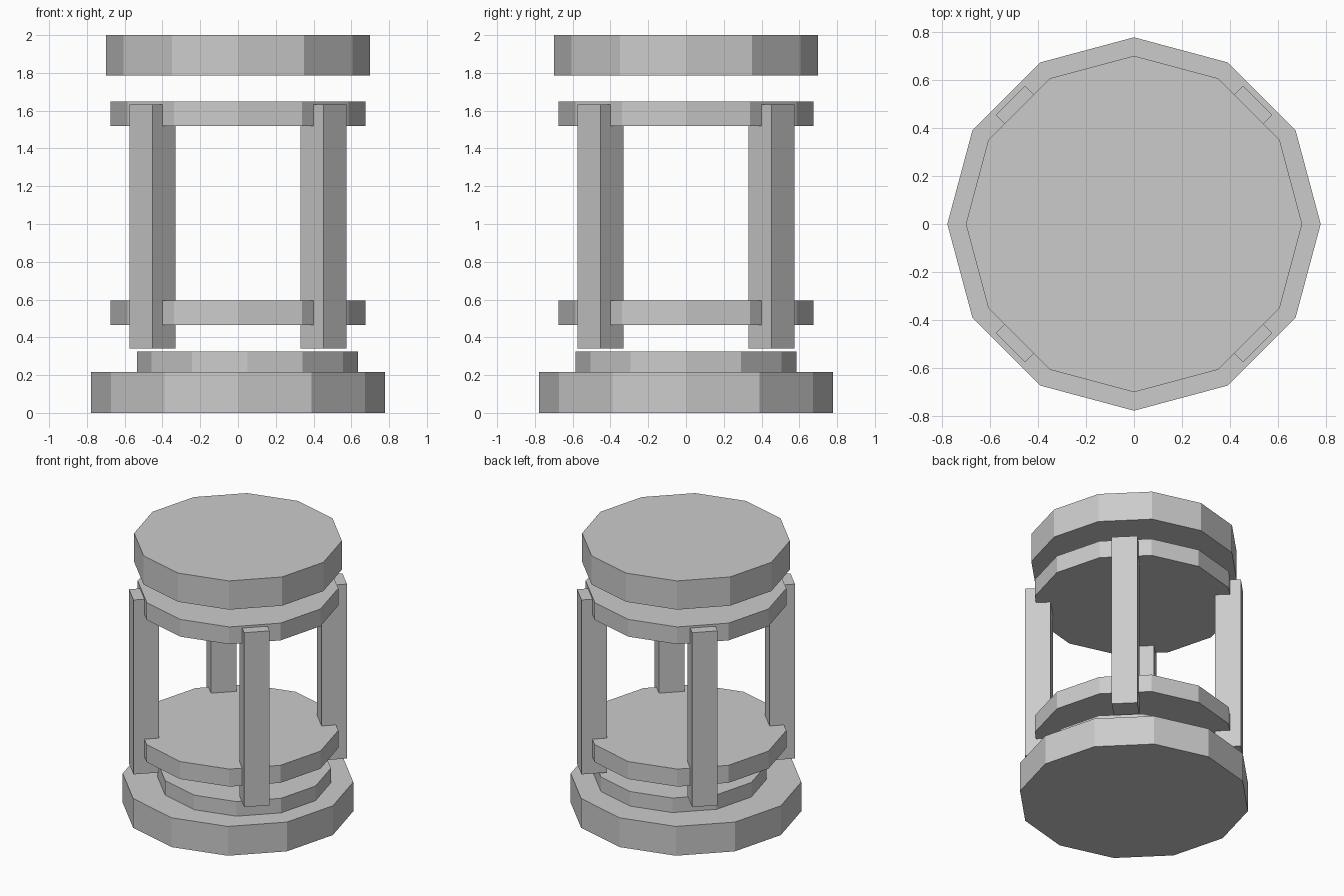
import bpy
from math import cos, sin, pi

if "Cube" in bpy.data.objects:
    bpy.data.objects.remove(bpy.data.objects["Cube"])


def disc(name, radius, z0, z1, x=0.0):
    """Flat-shaded twelve-sided disc with a corner on the x axis."""
    bpy.ops.mesh.primitive_cylinder_add(vertices=12, radius=radius, depth=z1 - z0,
                                        location=(x, 0, (z0 + z1) / 2))
    bpy.context.object.name = name


def post(name, angle, distance, width, z0, z1):
    """Square post turned to face outwards."""
    bpy.ops.mesh.primitive_cube_add(
        size=1, location=(distance * cos(angle), distance * sin(angle), (z0 + z1) / 2),
        rotation=(0, 0, angle))
    obj = bpy.context.object
    obj.name = name
    obj.scale = (width, width, z1 - z0)


# Base with a slightly offset step on top
disc("base", 0.777, 0.0, 0.217)
disc("base_step", 0.585, 0.217, 0.325, x=0.05)

# Two plates held between the posts
disc("lower_plate", 0.676, 0.465, 0.595)
disc("upper_plate", 0.676, 1.52, 1.648)

# Floating cap
disc("cap", 0.70, 1.787, 2.0)

# Four corner posts
for i, side in enumerate(("back_right", "back_left", "front_left", "front_right")):
    post(side + "_post", pi / 4 + i * pi / 2, 0.641, 0.173, 0.34, 1.632)
